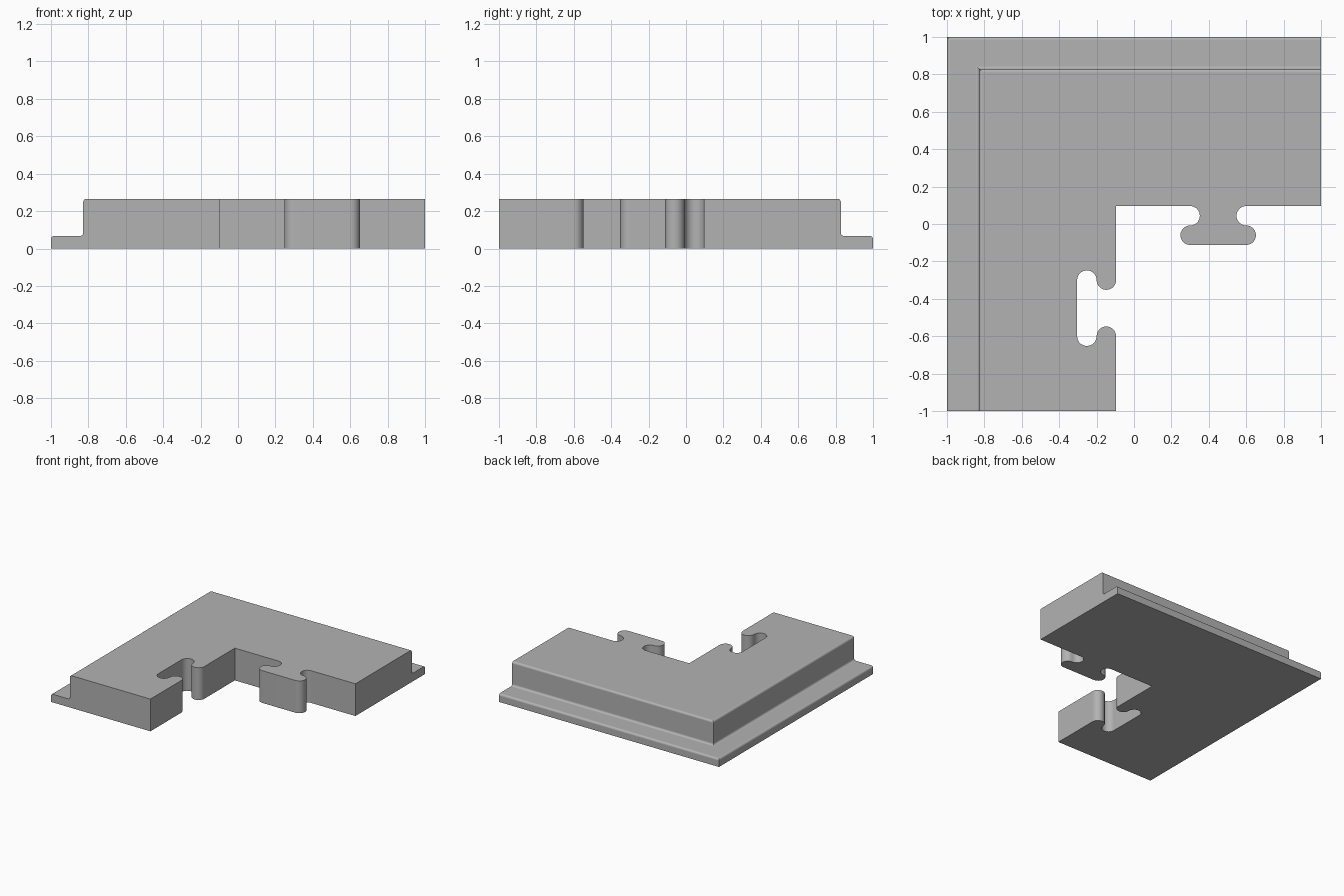
import bpy, bmesh
from math import sin, cos, pi, radians

if "Cube" in bpy.data.objects:
    bpy.data.objects.remove(bpy.data.objects["Cube"])

HEIGHT, LEDGE, STEP = 0.265, 0.067, 0.172   # top, flange top, flange width
INNER = 0.096                               # inner edge distance from centre
R = 0.052                                   # joint rounding
FILLET = 0.017
JOINT, HALF = 0.45, 0.15                    # joint position and half width


def arc(cx, cy, r, start, end, steps):
    angles = [start + (end - start) * i / steps for i in range(steps + 1)]
    return [(cx + r * cos(a), cy + r * sin(a)) for a in angles]


def joint_outline():
    """Half of the interlocking joint (along, depth), then its mirror."""
    neck = arc(HALF, R, R, 1.5 * pi, 0.5 * pi, 14)
    lobe = arc(HALF, 3 * R, R, -0.5 * pi, 0.5 * pi, 14)
    half = neck + lobe[1:]
    return half + [(-u, v) for u, v in reversed(half)]


# Stepped edge section: (inset from outer side, height)
f = FILLET
section = [(0, 0)]
section += arc(f, LEDGE - f, f, pi, pi / 2, 6)
section += arc(STEP - f, LEDGE + f, f, -pi / 2, 0, 6)
section += arc(STEP + f, HEIGHT - f, f, pi, pi / 2, 6)

# Inner outline: projecting tab, inside corner, matching socket
joint = joint_outline()
inner = [(1, INNER)]
inner += [(JOINT + u, INNER - v) for u, v in joint]
inner += [(-INNER, INNER)]
inner += [(-INNER - v, -JOINT + u) for u, v in joint]
inner += [(-INNER, -1)]

bm = bmesh.new()

# Mitred sweep of the stepped section along the two outer sides
rows = [[bm.verts.new(p) for p in ((-1 + d, -1, z), (-1 + d, 1 - d, z), (1, 1 - d, z))]
        for d, z in section]
for a, b in zip(rows, rows[1:]):
    for i in range(2):
        bm.faces.new((a[i], a[i + 1], b[i + 1], b[i]))

# Inner walls
low = [bm.verts.new((x, y, 0)) for x, y in inner]
high = [bm.verts.new((x, y, HEIGHT)) for x, y in inner]
for i in range(len(inner) - 1):
    bm.faces.new((low[i], low[i + 1], high[i + 1], high[i]))

# Bottom, top and the two cut ends
bm.faces.new(rows[0] + low)
bm.faces.new(rows[-1] + high)
bm.faces.new([r[0] for r in rows] + [high[-1], low[-1]])
bm.faces.new([r[2] for r in rows] + [high[0], low[0]])
bmesh.ops.recalc_face_normals(bm, faces=bm.faces)

mesh = bpy.data.meshes.new("corner_tile")
bm.to_mesh(mesh)
bm.free()
tile = bpy.data.objects.new("corner_tile", mesh)
bpy.context.collection.objects.link(tile)

# Plain grey material
grey = bpy.data.materials.new("plain_grey")
grey.use_nodes = True
colour = (0.45, 0.45, 0.45, 1)
grey.diffuse_color = colour
grey.node_tree.nodes["Principled BSDF"].inputs["Base Color"].default_value = colour
mesh.materials.append(grey)

# Smooth roundings, flat planes
bpy.ops.object.select_all(action="DESELECT")
tile.select_set(True)
bpy.context.view_layer.objects.active = tile
bpy.ops.object.shade_smooth_by_angle(angle=radians(30))
weighted = tile.modifiers.new("flat_planes", "WEIGHTED_NORMAL")
weighted.keep_sharp = True
